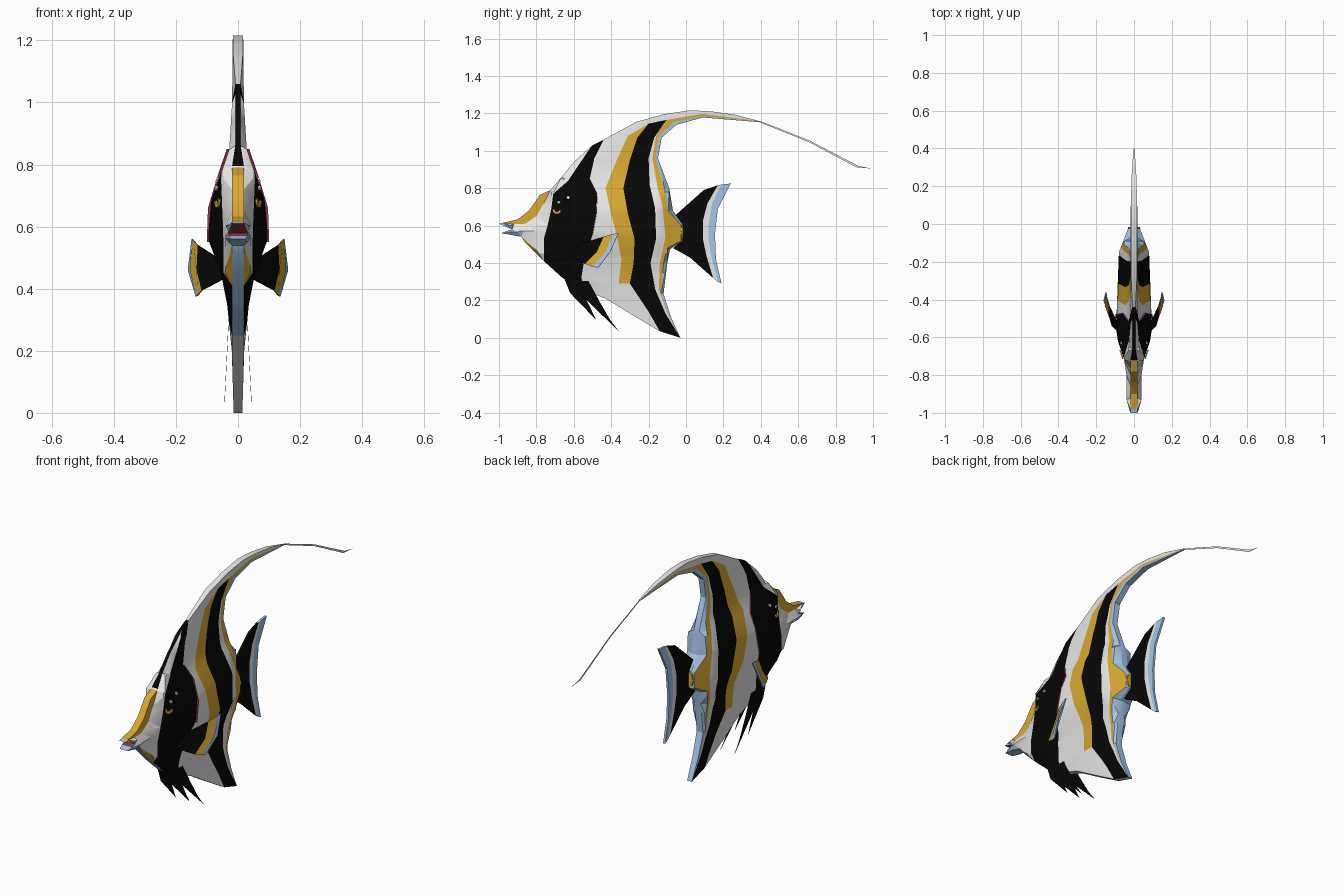
import bpy, bmesh, math
from mathutils import Vector

if "Cube" in bpy.data.objects:
    bpy.data.objects.remove(bpy.data.objects["Cube"])

WHITE, BLACK, YELLOW, BLUE, RED = range(5)
MATERIALS = []
for label, colour in (("white", (.84, .84, .84)), ("black", (.002, .002, .002)),
                      ("golden yellow", (.69, .4, .03)), ("pale blue", (.38, .56, .8)),
                      ("dark red", (.27, .04, .06))):
    material = bpy.data.materials.new(label)
    material.use_nodes = True
    material.diffuse_color = (*colour, 1)
    material.node_tree.nodes["Principled BSDF"].inputs["Base Color"].default_value = (*colour, 1)
    MATERIALS.append(material)


def points(*values):
    """Pairs of hundredths (y, z) to a list of points."""
    return [(values[i] / 100, values[i + 1] / 100) for i in range(0, len(values), 2)]


def finish(name, bm):
    mesh = bpy.data.meshes.new(name)
    bm.to_mesh(mesh)
    bm.free()
    for material in MATERIALS:
        mesh.materials.append(material)
    obj = bpy.data.objects.new(name, mesh)
    bpy.context.collection.objects.link(obj)
    return obj


def sheet(name, parts, thickness):
    """Thin plate made of coloured polygons sharing their edges."""
    bm = bmesh.new()
    for colour, outline in parts:
        bm.faces.new([bm.verts.new(p) for p in outline]).material_index = colour
    bmesh.ops.remove_doubles(bm, verts=bm.verts[:], dist=.0005)
    bmesh.ops.recalc_face_normals(bm, faces=bm.faces[:])
    obj = finish(name, bm)
    solid = obj.modifiers.new("thickness", "SOLIDIFY")
    solid.thickness = thickness
    solid.offset = 0
    return obj


def upright(outline):
    return [(0, y, z) for y, z in outline]


def interpolate(knots, t):
    if t <= knots[0][0]:
        return knots[0][1]
    for (a, p), (b, q) in zip(knots, knots[1:]):
        if t <= b:
            return p + (q - p) * (t - a) / (b - a)
    return knots[-1][1]


# Half width of the body along its length and its height, and of its edge along its length
LENGTHWISE = points(-100, 2, -93, 4, -80, 4, -72, 5.2, -62, 8.5, -55, 9.5, -15, 8, -2, 3, 40, .3)
HEIGHTWISE = points(0, 1.4, 20, 2, 35, 3.5, 45, 5.5, 57, 10, 69, 8.5, 78, 5.2, 85, 2.8, 100, 1.9, 122, 1.7)
CREST_EDGE = points(-72, 1.9, -66, .8, -44, .8, -26, 1.6)


def half_width(y, z):
    return min(interpolate(LENGTHWISE, y), interpolate(HEIGHTWISE, z))


def edge_width(y, z):
    if y < -.92 and z < .605:
        return .03
    return interpolate(CREST_EDGE, y) if z > .75 else .019


# Borders between the stripes, each running from top to bottom
forehead = points(-50, 103, -60, 94, -66.5, 86, -72.5, 79)
snout_top = points(-72.5, 79, -78, 76.5, -84, 68, -90, 63.3, -98, 61.5)
snout_side = points(-72.5, 79, -76, 72, -80, 65, -86, 61, -92, 60.8, -98, 61.5)
lips_inner = points(-98, 61.5, -94, 60, -93, 58, -90, 56.5, -88, 54)
upper_lip = points(-98, 61.5, -100, 61, -93, 58, -94, 60)
lower_lip = points(-93, 58, -99, 56, -88, 54, -90, 56.5)
chin_inner = points(-88, 54, -80, 47, -76, 41)
chin_outer = points(-88, 54, -86.5, 51.5, -76, 41)
face_edge = points(-50, 103, -57, 93, -63, 84, -71, 77, -72, 69, -74, 60, -76, 53, -76, 41)
gill_edge = points(-44, 106, -49, 96, -51.5, 85, -47.5, 77, -48, 66, -50, 55, -54.5, 41, -56, 32, -54, 25)
gold_front = points(-20, 114.5, -31, 108, -37, 95, -43, 80, -40, 66, -37, 55, -34.5, 42, -36, 29)
gold_back = points(-20, 114.5, -26, 107, -30, 95, -33.5, 80, -31, 66, -27.5, 53, -28, 40, -30, 29)
band_front = points(-30, 29, -26, 23, -20, 14, -14, 3.5)
band_back = points(-10.5, 116.5, -17, 107, -20, 96, -19.5, 82, -16.5, 69, -16, 53, -19, 40,
                   -16.5, 26, -11, 13, -3, 0)
rear_white = points(-10.5, 116.5, -16, 108, -18, 96, -15.5, 82, -12.5, 70, -11, 54, -14, 40,
                    -14.5, 26, -9.6, 12, -3, 0)
rear_gold = points(40, 115.5, 9, 118.7, -6.5, 115.5, -14.7, 108, -16.5, 96, -11.5, 80, -9.5, 68,
                   -2.6, 60, -2.6, 52, -10, 48, -12, 40, -13.5, 24, -9.2, 11.5, -3, 0)
rear_edge = points(40, 115.2, 9, 117.8, -5, 114, -13, 107, -15, 96, -9, 80, -7, 68,
                   -2, 61, -2, 51.5, -8.5, 47.5, -10, 40, -12, 23.5, -8, 11, -3, 0)
crest_under = points(-20, 114.5, -10.5, 116.5, 9, 119.8, 40, 115.7)
crest_top = points(40, 115.7, 26, 119.3, 12.5, 121.2, 2, 121.6, -11.5, 119.6, -26.5, 115.5, -44, 106)
belly = points(-54, 25, -43, 21, -30, 13, -14, 3.5)
breast = points(-76, 41, -66, 32, -54, 25)

REGIONS = (
    (YELLOW, snout_top + snout_side[::-1]),
    (WHITE, forehead + snout_side + lips_inner + chin_inner + face_edge[::-1]),
    (BLUE, upper_lip),
    (BLUE, lower_lip),
    (YELLOW, chin_outer + chin_inner[::-1]),
    (BLACK, face_edge + breast + gill_edge[::-1]),
    (WHITE, gill_edge + belly + band_front[::-1] + gold_front[::-1] + crest_under + crest_top),
    (YELLOW, gold_front + gold_back[::-1]),
    (BLACK, gold_back + band_front + band_back[::-1]),
    (WHITE, band_back + rear_white[::-1]),
    (YELLOW, crest_under[:0:-1] + rear_white + rear_gold[::-1]),
    (BLUE, rear_gold + rear_edge[::-1]),
)

# Body: flat coloured regions, cut on the width knots, then inflated and mirrored
bm = bmesh.new()
shared = {}
for colour, outline in REGIONS:
    outline = list(dict.fromkeys(outline))
    for p in outline:
        if p not in shared:
            shared[p] = bm.verts.new((0, *p))
    face = bm.faces.new([shared[p] for p in outline])
    face.material_index = colour
    face.normal_update()
bmesh.ops.triangulate(bm, faces=bm.faces[:])
cuts = [((0, y, 0), (0, 1, 0)) for y, width in LENGTHWISE[1:-1]]
cuts += [((0, 0, z), (0, 0, 1)) for z, width in HEIGHTWISE[1:-1]]
for place, normal in cuts:
    bmesh.ops.bisect_plane(bm, geom=bm.verts[:] + bm.edges[:] + bm.faces[:], dist=.0005,
                           plane_co=place, plane_no=normal)
rim = [e for e in bm.edges if e.is_boundary]
pinned = {v for e in rim for v in e.verts}
pinned |= {v for f in bm.faces if f.material_index == YELLOW for v in f.verts
           if v.co.y < -.725 and v.co.z > .6}
for v in bm.verts:
    y, z = v.co.yz
    v.co.x = min(half_width(y, z), edge_width(y, z)) if v in pinned else half_width(y, z)
rim_pairs = [(e.verts[0], e.verts[1], e.link_faces[0].material_index) for e in rim]
copy = bmesh.ops.duplicate(bm, geom=bm.verts[:] + bm.edges[:] + bm.faces[:])
for item in copy["geom"]:
    if isinstance(item, bmesh.types.BMVert):
        item.co.x *= -1
twin = copy["vert_map"]
for a, b, colour in rim_pairs:
    middle = (a.co + b.co) / 2
    if middle.y < -.92 and .565 < middle.z < .605:
        colour = RED
    elif middle.y < -.54 and middle.z < .56:
        colour = BLUE
    elif middle.z < .25 and colour == BLACK:
        colour = WHITE
    elif middle.y < -.44 and middle.z > .8:
        colour = BLACK
    bm.faces.new((a, b, twin[b], twin[a])).material_index = colour
bmesh.ops.recalc_face_normals(bm, faces=bm.faces[:])
body = finish("body", bm)
bpy.context.view_layer.objects.active = body
body.select_set(True)
bpy.ops.object.shade_smooth_by_angle(angle=math.radians(20))
body.select_set(False)

# Long trailing streamer of the top fin
streamer = points(40, 115.8, 66, 105.5, 92, 92, 99, 90.5, 91, 91.2, 66, 104.5, 40, 115)
sheet("streamer", [(WHITE, upright(streamer))], .0006)

# Tail root
bm = bmesh.new()
bmesh.ops.create_cone(bm, cap_ends=True, segments=8, radius1=.065, radius2=.045, depth=.13)
for v in bm.verts:
    v.co = Vector((v.co.x * .7, v.co.z - .08, v.co.y + .562))
for f in bm.faces:
    f.material_index = YELLOW
bmesh.ops.recalc_face_normals(bm, faces=bm.faces[:])
finish("tail_root", bm)

# Tail fin
tail_front = points(17, 81.5, 9.5, 79, -8.5, 63, -2, 60, -2, 52, -7, 48, 2, 43, 14.5, 32)
tail_black = points(17, 81.5, 11.5, 72, 9, 62.5, 9, 53, 11, 43.5, 14.5, 32)
tail_white = points(19, 82, 14, 72, 12, 60, 12, 53, 14, 41, 17, 30)
tail_blue = points(24, 82.5, 17, 69, 15.5, 55.5, 16, 42, 19, 29)
sheet("tail_fin", [(BLACK, upright(tail_front + tail_black[-2:0:-1])),
                   (WHITE, upright(tail_black + tail_white[::-1])),
                   (BLUE, upright(tail_white + tail_blue[::-1]))], .012)

for side, label in ((1, "left"), (-1, "right")):
    # Side fin: black web, golden band, pale rim
    root = [(.05, -.6, .43), (.05, -.6, .49)]
    web = [(.128, -.44, .54), (.132, -.475, .46), (.116, -.54, .395)]
    gold = [(.143, -.39, .555), (.153, -.43, .46), (.128, -.5, .38)]
    edge = [(.148, -.36, .56), (.16, -.405, .46), (.135, -.47, .375)]
    layers = [(BLACK, root + web), (YELLOW, web + gold[::-1]), (BLUE, gold + edge[::-1])]
    sheet(label + "_side_fin",
          [(c, [(side * x, y, z) for x, y, z in part]) for c, part in layers], .004)

    # Trailing belly fin blades, spreading towards their tips
    blades = (points(-66, 34, -62, 24, -48, 9.5, -54, 22, -58, 33),
              points(-59, 31, -56, 23, -36, 3.5, -46, 17, -54, 29),
              points(-57, 32, -52, 21, -39, 7, -46, 19, -53, 32),
              points(-62, 32, -58, 21, -52, 14, -55, 24, -58, 31))
    for number, blade in enumerate(blades):
        sheet(f"{label}_belly_fin_{number + 1}",
              [(BLACK, [(side * (.045 - .05 * z), y, z) for y, z in blade])], .001)

    # Red slit behind the gill cover
    slit = gill_edge[2:6]
    rows = [[(side * (half_width(y, z) + d), y + .002, z) for d in (-.006, .008)] for y, z in slit]
    sheet(label + "_gill_slit",
          [(RED, [*upper, *lower[::-1]]) for upper, lower in zip(rows, rows[1:])], .002)

    # Eye: golden crescent and two glints lying on the skin
    def on_skin(y, z, radius, angle):
        y, z = y + radius * math.cos(angle), z + radius * math.sin(angle)
        return (side * (half_width(y, z) + .005), y, z)

    sweep = [math.radians(170 + 25 * i) for i in range(8)]
    crescent = [on_skin(-.69, .685, .024, a) for a in sweep]
    crescent += [on_skin(-.69, .688, .013, a) for a in sweep[::-1]]
    glints = [[on_skin(y, z, .009, math.tau * i / 6) for i in range(6)]
              for y, z in ((-.63, .75), (-.68, .725))]
    sheet(label + "_eye", [(YELLOW, crescent)] + [(WHITE, g) for g in glints], .006)
